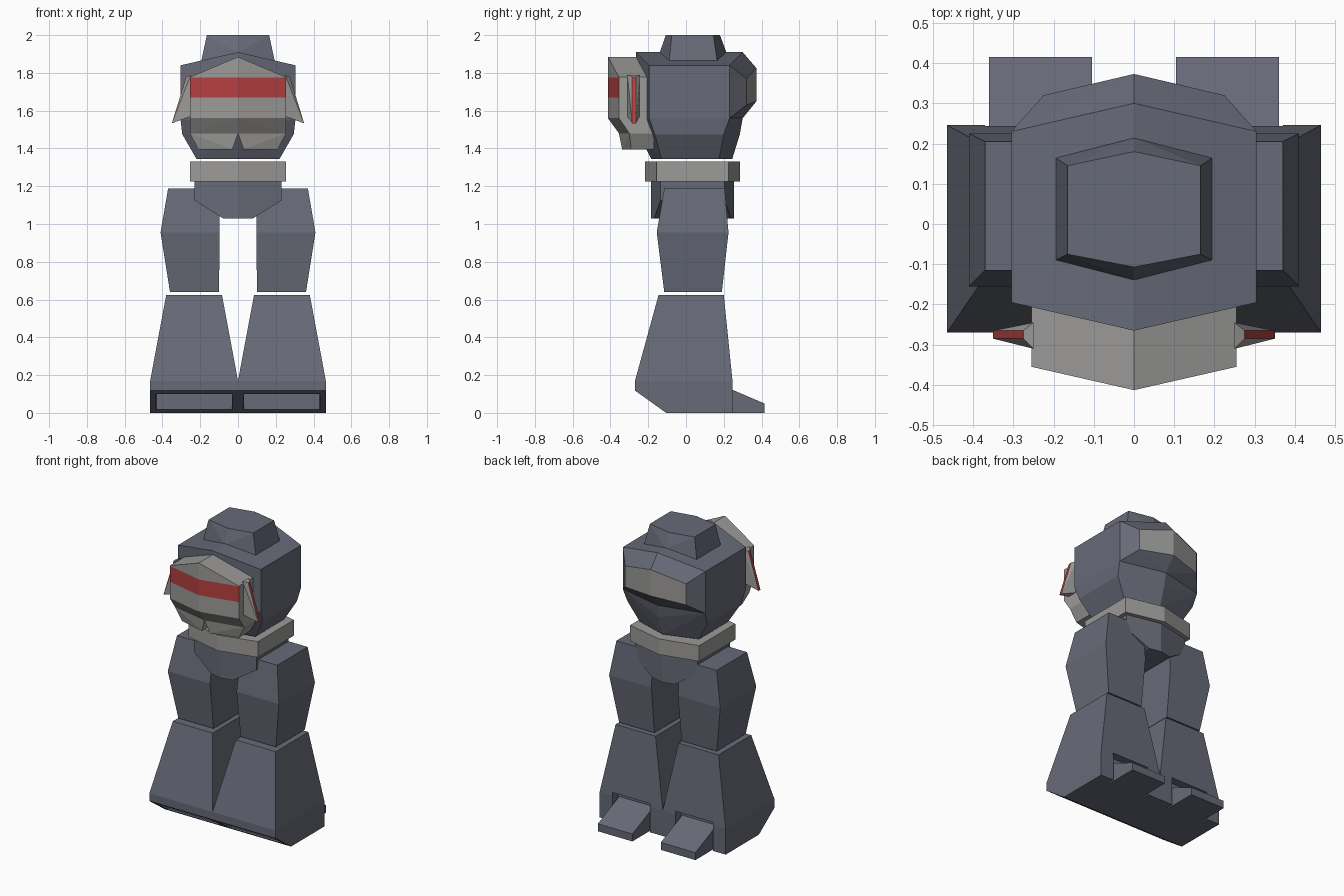
import bpy, bmesh, math
from mathutils import Vector

if "Cube" in bpy.data.objects:
    bpy.data.objects.remove(bpy.data.objects["Cube"])


def material(name, rgb):
    m = bpy.data.materials.new(name)
    m.diffuse_color = (*rgb, 1)
    m.use_nodes = True
    m.node_tree.nodes["Principled BSDF"].inputs["Base Color"].default_value = m.diffuse_color
    return m


SLATE = material("slate armour", (0.135, 0.143, 0.185))
GREY = material("light grey metal", (0.33, 0.325, 0.315))
RED = material("red visor", (0.46, 0.05, 0.05))


def both(pts):
    """Points plus their reflections across x = 0."""
    return pts + [(-x, y, z) for x, y, z in pts if x]


def solid(name, pts, mats, cuts=(), rule=None, edit=None, mirror=False):
    """Faceted convex block; rule picks faces for the second material."""
    bm = bmesh.new()
    for p in pts:
        bm.verts.new(p)
    res = bmesh.ops.convex_hull(bm, input=bm.verts)
    loose = [v for v in bm.verts if not v.link_faces]
    bmesh.ops.delete(bm, geom=loose, context='VERTS')
    bmesh.ops.dissolve_limit(bm, angle_limit=math.radians(1.5),
                             verts=bm.verts, edges=bm.edges)
    for z in cuts:
        bmesh.ops.bisect_plane(bm, geom=bm.verts[:] + bm.edges[:] + bm.faces[:],
                               plane_co=(0, 0, z), plane_no=(0, 0, 1))
    bmesh.ops.recalc_face_normals(bm, faces=bm.faces)
    bm.normal_update()
    if rule:
        for f in bm.faces:
            f.material_index = int(rule(f))
    if edit:
        edit(bm)
    me = bpy.data.meshes.new(name)
    bm.to_mesh(me)
    bm.free()
    for m in mats:
        me.materials.append(m)
    ob = bpy.data.objects.new(name, me)
    bpy.context.collection.objects.link(ob)
    if mirror:
        ob.modifiers.new("Mirror", 'MIRROR').use_mirror_merge = False
    return ob


def hexring(x, corner_f, mid_f, corner_b, mid_b, z, zmid=None):
    """Six-sided section with pointed front and back."""
    zm = z if zmid is None else zmid
    return both([(x, corner_f, z), (x, corner_b, z), (0, mid_f, zm), (0, mid_b, zm)])


# torso with a gabled top
solid("torso",
      hexring(.305, -.195, -.265, .23, .30, 1.84, 1.91)
      + hexring(.305, -.195, -.265, .23, .30, 1.56)
      + hexring(.295, -.165, -.25, .20, .285, 1.475)
      + hexring(.22, -.13, -.185, .175, .245, 1.345), [SLATE])

# bulging back with a grey panel
solid("back_panel",
      both([(.305, .23, 1.84), (0, .30, 1.91), (.305, .23, 1.56), (0, .30, 1.56),
            (.225, .32, 1.77), (0, .373, 1.825), (.225, .32, 1.63), (0, .373, 1.65)]),
      [SLATE, GREY],
      rule=lambda f: all(v.co.y > .31 for v in f.verts))

# neck collar
solid("neck",
      hexring(.195, -.09, -.14, .165, .215, 1.86, 1.905)
      + hexring(.165, -.075, -.107, .145, .18, 2.0), [SLATE])

# chest mask with a red stripe across its front
solid("chest_mask",
      hexring(.255, -.355, -.413, -.195, -.26, 1.777, 1.885)
      + hexring(.255, -.355, -.413, -.195, -.195, 1.56)
      + hexring(.255, -.30, -.355, -.175, -.175, 1.48),
      [GREY, RED], cuts=(1.775, 1.67),
      rule=lambda f: f.normal.y < -.5 and 1.67 < f.calc_center_median().z < 1.775)

# two jaw plates leaving a notch between them
solid("mask_jaw",
      [(x, y, z) for x, yf, z in [(0, -.355, 1.48), (.255, -.30, 1.48),
                                  (.03, -.338, 1.395), (.21, -.29, 1.395)]
       for y in (yf, -.17)], [GREY], mirror=True)

# side fins with a red outer edge
solid("side_fin",
      [(.25, y, z) for y in (-.31, -.245) for z in (1.79, 1.57)]
      + [(x, y, z) for x, z in [(.275, 1.778), (.35, 1.533)] for y in (-.285, -.265)],
      [GREY, RED],
      rule=lambda f: all(abs(v.co.y + .275) < .012 for v in f.verts), mirror=True)

# belt and pelvis
solid("belt",
      hexring(.255, -.155, -.217, .225, .285, 1.33)
      + hexring(.255, -.155, -.217, .225, .285, 1.225), [GREY])
solid("pelvis",
      hexring(.23, -.135, -.185, .205, .255, 1.25)
      + hexring(.23, -.135, -.185, .205, .255, 1.125)
      + hexring(.08, -.168, -.185, .238, .255, 1.03), [SLATE])


def box_ring(x0, x1, y0, y1, z):
    return [(x, y, z) for x in (x0, x1) for y in (y0, y1)]


# thighs
solid("thigh",
      box_ring(.10, .37, -.115, .205, 1.188)
      + box_ring(.098, .41, -.155, .225, .955)
      + box_ring(.10, .36, -.115, .19, .64), [SLATE], mirror=True)


def toe_pocket(bm):
    """Recess in the slanted face under the front of the foot."""
    face = min((f for f in bm.faces if f.normal.y < -.3 and f.normal.z < -.3),
               key=lambda f: f.calc_center_median().z)
    bmesh.ops.inset_individual(bm, faces=[face], thickness=.042)
    verts = face.verts[:]
    bmesh.ops.inset_individual(bm, faces=[face], thickness=.004)
    for v in face.verts:
        v.co.y = -.115


# flared shins reaching the ground
shin = solid("shin",
             box_ring(.085, .38, -.145, .20, .625)
             + box_ring(0, .465, -.27, .246, .17)
             + box_ring(0, .465, -.27, .246, .118)
             + box_ring(0, .465, -.105, .246, 0), [SLATE], edit=toe_pocket)

# notch around each heel
cutter = solid("heel_notch_cutter",
               box_ring(.095, .37, .19, .35, -.05) + box_ring(.095, .37, .19, .35, .19),
               [SLATE])
cutter.hide_render = True
cut = shin.modifiers.new("Notch", 'BOOLEAN')
cut.operation = 'DIFFERENCE'
cut.solver = 'EXACT'
cut.object = cutter
bpy.context.view_layer.objects.active = shin
bpy.ops.object.modifier_apply(modifier=cut.name)
bpy.data.objects.remove(cutter)
shin.modifiers.new("Mirror", 'MIRROR').use_mirror_merge = False

# wedge heels
solid("heel",
      [(x, y, z) for x in (.105, .36)
       for y, z in [(.185, 0), (.185, .148), (.415, .05), (.415, 0)]],
      [SLATE], mirror=True)
